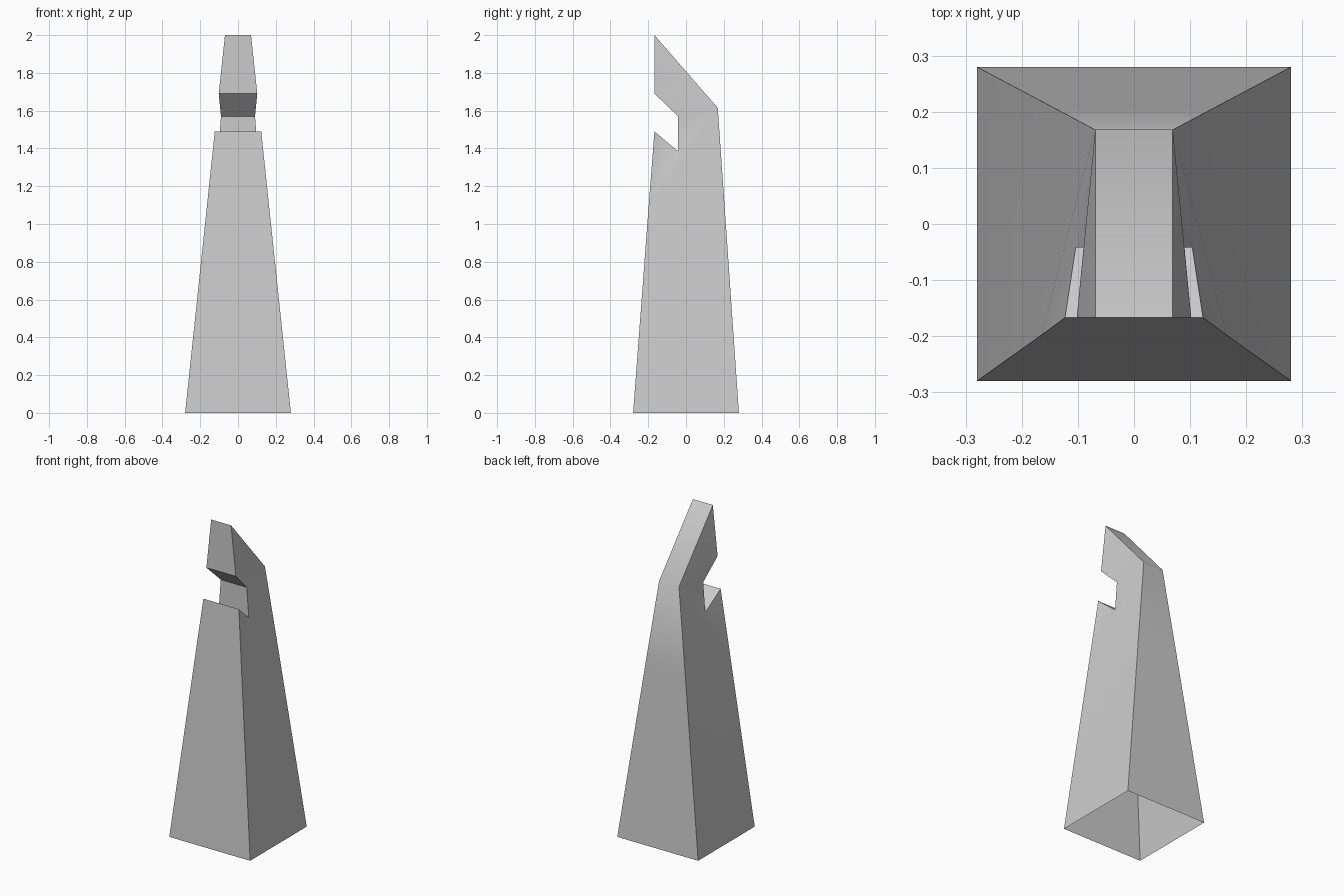
import bpy, bmesh, math

if "Cube" in bpy.data.objects:
    bpy.data.objects.remove(bpy.data.objects["Cube"])

# Side profile from front base, over the top, to back base: (y, z, half width)
profile = [
    (-0.28, 0.0, 0.28),       # 0 front base
    (-0.198, 1.09, 0.165),    # 1 front loop
    (-0.167, 1.49, 0.123),    # 2 lip below the notch
    (-0.042, 1.385, 0.104),   # 3 notch bottom
    (-0.042, 1.57, 0.09),     # 4 notch top
    (-0.167, 1.69, 0.102),    # 5 head underside
    (-0.167, 2.0, 0.069),     # 6 peak
    (0.168, 1.615, 0.069),    # 7 top of the back
    (0.204, 1.10, 0.137),     # 8 back loop
    (0.28, 0.0, 0.28),        # 9 back base
]
# Flank panels, fanned from the top of the back
flank = [(0, 9, 8, 1), (1, 8, 7), (1, 7, 3), (1, 3, 2),
         (3, 7, 4), (4, 7, 5), (5, 7, 6)]

bm = bmesh.new()
right = [bm.verts.new((w, y, z)) for y, z, w in profile]
left = [bm.verts.new((-w, y, z)) for y, z, w in profile]

# Strip over front, notch, roof and back; the underside stays open
for i in range(len(profile) - 1):
    bm.faces.new((left[i], right[i], right[i + 1], left[i + 1]))

# Mirrored flanks
for panel in flank:
    bm.faces.new([right[i] for i in panel])
    bm.faces.new([left[i] for i in reversed(panel)])

mesh = bpy.data.meshes.new("notched_pillar")
bm.to_mesh(mesh)
bm.free()
pillar = bpy.data.objects.new("notched_pillar", mesh)
bpy.context.collection.objects.link(pillar)

# Soft shading over the back edge, crisp corners elsewhere
bpy.context.view_layer.objects.active = pillar
pillar.select_set(True)
bpy.ops.object.shade_smooth_by_angle(angle=math.radians(40))
